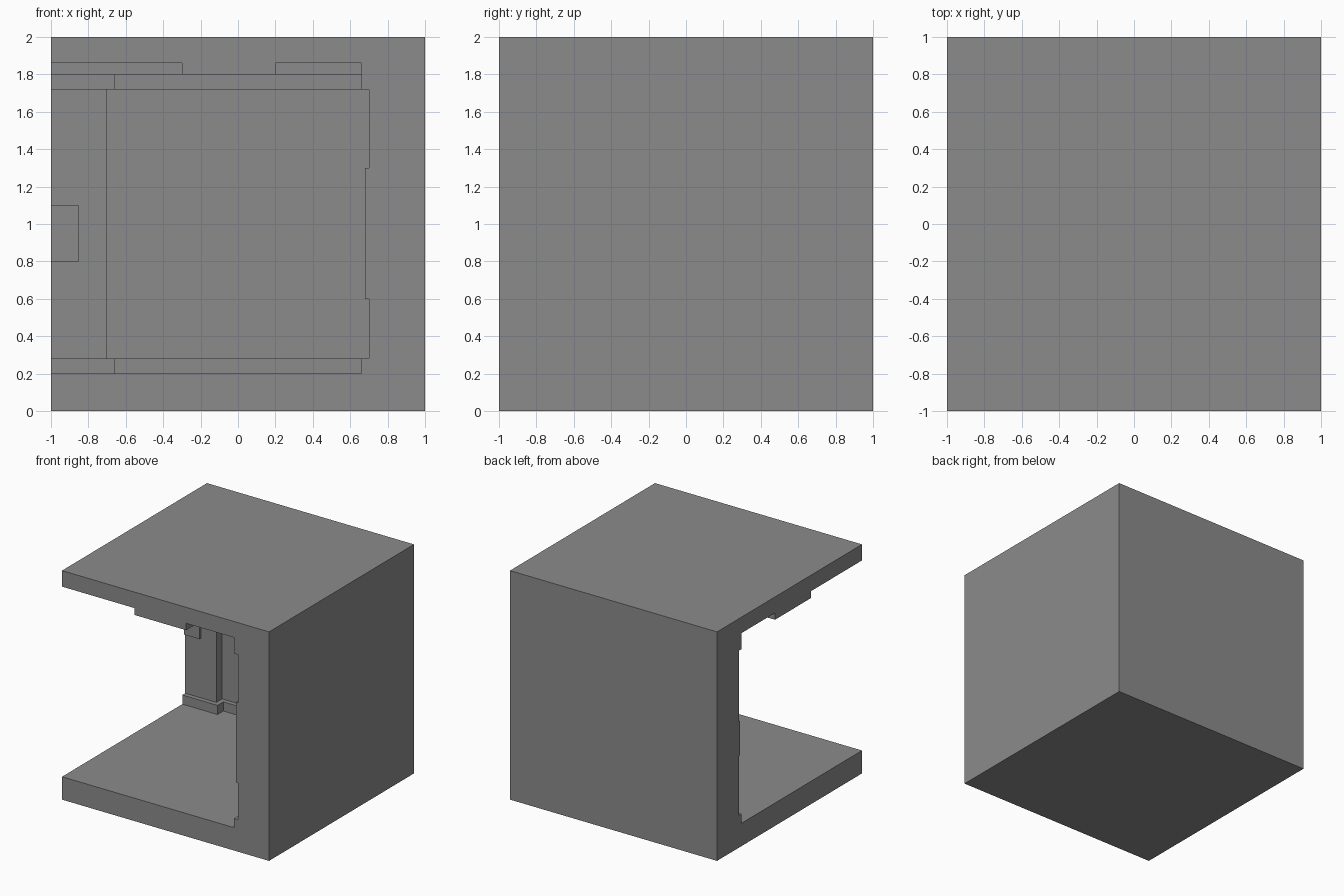
import bpy
import bmesh
from mathutils import Matrix, Vector

default_cube = bpy.data.objects.get("Cube")
if default_cube:
    bpy.data.objects.remove(default_cube, do_unlink=True)

plaster = bpy.data.materials.new("grey_plaster")
plaster.use_nodes = True
GREY = (0.26, 0.26, 0.26, 1)
plaster.diffuse_color = GREY
plaster.node_tree.nodes["Principled BSDF"].inputs["Base Color"].default_value = GREY


def box(name, low, high):
    """Flat-faced block between two opposite corners."""
    low, high = Vector(low), Vector(high)
    bm = bmesh.new()
    bmesh.ops.create_cube(bm, size=1, matrix=Matrix.Translation((low + high) / 2)
                          @ Matrix.Diagonal((*(high - low), 1)))
    mesh = bpy.data.meshes.new(name)
    bm.to_mesh(mesh)
    bm.free()
    mesh.materials.append(plaster)
    obj = bpy.data.objects.new(name, mesh)
    bpy.context.collection.objects.link(obj)
    return obj


def both_walls(name, along, depth, height, end=1.0):
    """Block on the back wall, and its twin on the side wall (x and y swapped)."""
    box("back_" + name, (along[0], depth, height[0]), (along[1], end, height[1]))
    box("left_" + name, (depth, along[0], height[0]), (end, along[1], height[1]))


# Main heights and depths
FLOOR, CEILING, BEAM = 0.20, 1.86, 1.80
SKIRT_TOP, CORNICE_BOTTOM = 0.28, 1.72
WALL, PILLAR, TRIM = 0.78, 0.70, 0.04

# Floor and ceiling slabs
box("floor", (-1, -1, 0), (1, 1, FLOOR))
box("ceiling", (-1, -1, CEILING), (1, 1, 2))

# Solid walls on the back and left sides; the other two sides stay open
box("back_wall", (-1, WALL, FLOOR), (1, 1, CEILING))
box("left_wall", (WALL, -1, FLOOR), (1, WALL, CEILING))

# Half pillars at the open ends of both walls
both_walls("pillar", (-1, -PILLAR), PILLAR, (SKIRT_TOP, CORNICE_BOTTOM), WALL)

# Skirting and cornice stepping around walls and pillars
for trim, height in (("skirting", (FLOOR, SKIRT_TOP)),
                     ("cornice", (CORNICE_BOTTOM, CEILING))):
    both_walls(trim, (-PILLAR + TRIM, WALL), WALL - TRIM, height, WALL)
    both_walls("pillar_" + trim, (-1, -PILLAR + TRIM), PILLAR - TRIM, height, WALL)

# Raised plates on the pillar faces
box("back_pillar_plate", (-1, 0.68, 0.8), (-0.85, PILLAR, 1.1))
box("left_pillar_plate", (0.68, -1, 0.6), (PILLAR, -0.85, 1.3))

# Crossing ceiling beams
inner = WALL - TRIM
box("cross_beam", (-1, -0.3, BEAM), (inner, 0.2, CEILING))
box("front_beam", (-0.3, -1, BEAM), (0.2, -0.3, CEILING))
box("rear_beam", (-0.3, 0.2, BEAM), (0.2, inner, CEILING))
